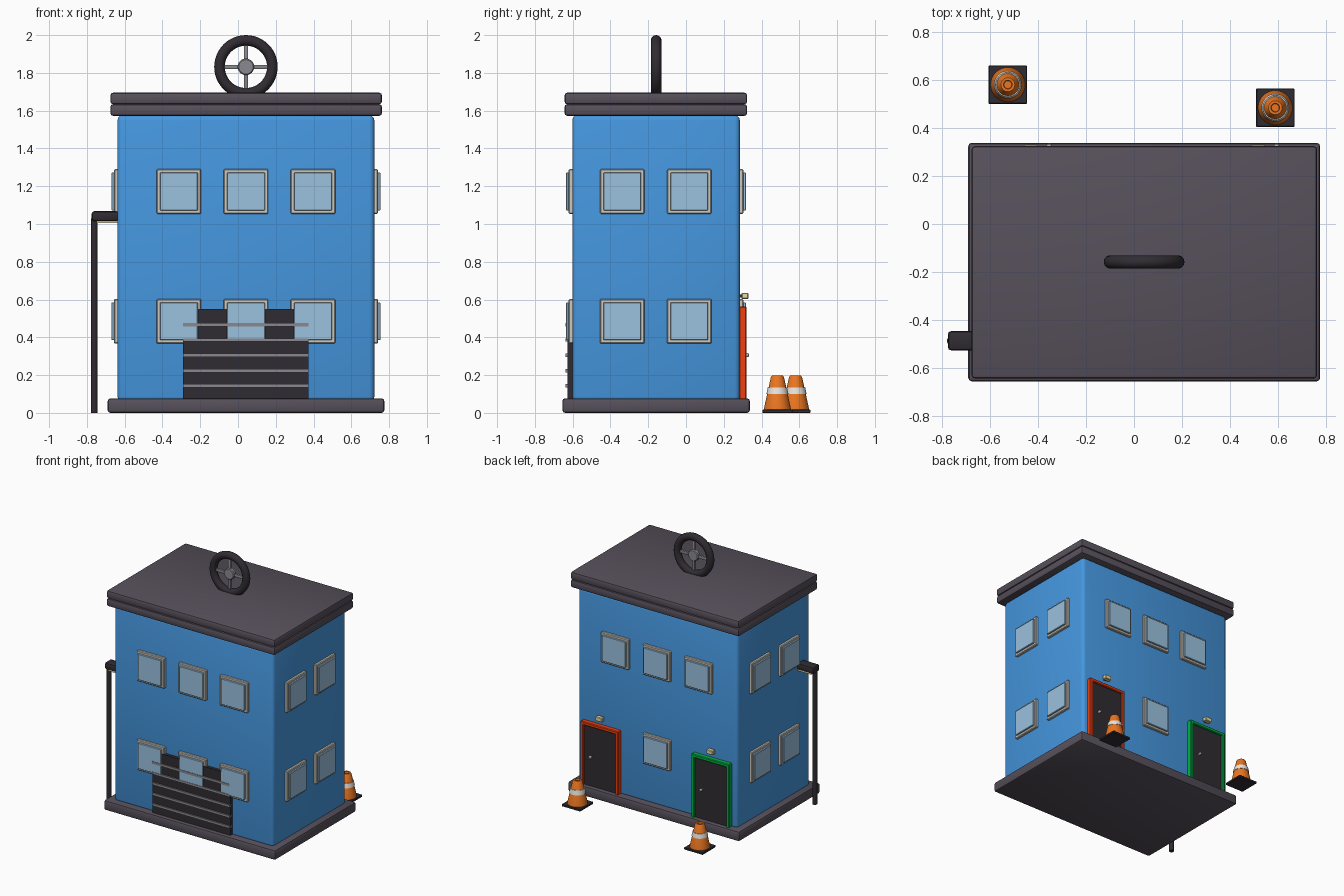
import bpy, bmesh
from math import pi, radians, cos, sin
from mathutils import Matrix, Vector

if "Cube" in bpy.data.objects:
    bpy.data.objects.remove(bpy.data.objects["Cube"])


def mat(name, r, g, b):
    m = bpy.data.materials.new(name)
    m.diffuse_color = (r, g, b, 1)
    m.use_nodes = True
    m.node_tree.nodes["Principled BSDF"].inputs["Base Color"].default_value = m.diffuse_color
    return m


BLUE = mat("blue", 0.06, 0.31, 0.74)
ROOF = mat("roof_grey", 0.095, 0.08, 0.105)
DARK = mat("dark", 0.03, 0.025, 0.032)
FRAME = mat("frame", 0.62, 0.58, 0.52)
GLASS = mat("glass", 0.33, 0.54, 0.74)
STEEL = mat("steel", 0.25, 0.25, 0.28)
RED = mat("door_orange", 0.85, 0.05, 0.005)
GREEN = mat("door_green", 0.0, 0.45, 0.06)
CONE = mat("cone_orange", 0.82, 0.18, 0.015)
WHITE = mat("white", 0.8, 0.78, 0.74)
LIGHT = mat("lamp_cream", 0.8, 0.7, 0.38)


def finish(bm, name, material):
    bmesh.ops.recalc_face_normals(bm, faces=bm.faces)
    me = bpy.data.meshes.new(name)
    bm.to_mesh(me)
    bm.free()
    ob = bpy.data.objects.new(name, me)
    bpy.context.collection.objects.link(ob)
    me.materials.append(material)
    bpy.context.view_layer.objects.active = ob
    bpy.ops.object.select_all(action='DESELECT')
    ob.select_set(True)
    bpy.ops.object.shade_smooth_by_angle(angle=radians(35))
    return ob


def box(name, lo, hi, material, bevel=0, M=Matrix(), segs=2):
    lo, hi = Vector(lo), Vector(hi)
    bm = bmesh.new()
    bmesh.ops.create_cube(bm, size=1)
    bmesh.ops.scale(bm, vec=hi - lo, verts=bm.verts)
    bmesh.ops.translate(bm, vec=(lo + hi) / 2, verts=bm.verts)
    if bevel:
        bmesh.ops.bevel(bm, geom=bm.edges[:], offset=bevel, segments=segs,
                        profile=0.5, affect='EDGES')
    bm.transform(M)
    return finish(bm, name, material)


def lathe(name, profile, material, M=Matrix(), n=32, closed=False):
    bm = bmesh.new()
    rings = [[bm.verts.new((r * cos(2 * pi * i / n), r * sin(2 * pi * i / n), z))
              for i in range(n)] for r, z in profile]
    pairs = list(zip(rings, rings[1:])) + ([(rings[-1], rings[0])] if closed else [])
    for a, b in pairs:
        for i in range(n):
            j = (i + 1) % n
            bm.faces.new((a[i], a[j], b[j], b[i]))
    if not closed:
        bm.faces.new(rings[0])
        bm.faces.new(rings[-1])
    bm.transform(M)
    return finish(bm, name, material)


def frame(name, w, h, border, depth, material, M, bottom=True):
    """Picture frame in local xz, wall at y=0, sticking out toward -y."""
    b = 0.005
    for s in (-1, 1):
        x = sorted((s * w / 2, s * (w / 2 - border)))
        box(name + "_side", (x[0], -depth, -h / 2), (x[1], 0.005, h / 2), material, b, M, 1)
        if s == 1 or bottom:
            z = sorted((s * h / 2, s * (h / 2 - border)))
            box(name + "_rail", (-w / 2, -depth, z[0]), (w / 2, 0.005, z[1]), material, b, M, 1)


# Main volume, plinth and two roof slabs
X0, X1, Y0, Y1 = -0.638, 0.722, -0.602, 0.285
CX, CY = 0.042, -0.158
box("plinth", (-0.69, -0.655, 0), (0.775, 0.338, 0.077), ROOF, 0.015)
box("walls", (X0, Y0, 0.06), (X1, Y1, 1.575), BLUE, 0.026, segs=3)
for i in range(2):
    z = 1.573 + i * 0.061
    box("roof_slab", (-0.676, -0.643, z), (0.762, 0.324, z + 0.061), ROOF, 0.014)

# Windows on all four walls
COLS, SIDES, ROWS = (-0.313, CX, 0.397), (-0.337, 0.017), (0.485, 1.172)


def window(x, y, z, turn):
    M = Matrix.Translation((x, y, z)) @ Matrix.Rotation(turn, 4, 'Z')
    frame("window_frame", 0.236, 0.236, 0.028, 0.019, FRAME, M)
    box("window_pane", (-0.1, -0.032, -0.1), (0.1, 0.005, 0.1), GLASS, 0.003, M, 1)


for z in ROWS:
    for x in COLS:
        window(x, Y0, z, 0)
        if z > 1 or x == CX:
            window(x, Y1, z, pi)
    for y in SIDES:
        window(X1, y, z, pi / 2)
        window(X0, y, z, -pi / 2)

# Front roller shutter with cross bars
box("shutter", (-0.29, -0.627, 0.07), (0.373, -0.59, 0.55), DARK)
for i in range(5):
    z = 0.143 + i * 0.081
    box("shutter_bar", (-0.29, -0.637, z - 0.009), (0.373, -0.61, z + 0.009), STEEL)

# Back doors with coloured surrounds, knobs and lamps
for x, col in ((0.517, RED), (-0.43, GREEN)):
    M = Matrix.Translation((x, Y1, 0.318)) @ Matrix.Rotation(pi, 4, 'Z')
    frame("door_surround", 0.325, 0.492, 0.026, 0.036, col, M, bottom=False)
    box("door_leaf", (-0.145, -0.022, -0.246), (0.145, 0.005, 0.225), DARK, 0, M)
    K = Matrix.Translation((x + 0.077, Y1 + 0.015, 0.306)) @ Matrix.Rotation(-pi / 2, 4, 'X')
    lathe("door_knob", [(0.005, 0), (0.005, 0.012), (0.011, 0.016), (0.011, 0.028), (0.006, 0.034)],
          WHITE, K, 12)
    box("door_lamp", (x - 0.028, 0.295, 0.603), (x + 0.028, 0.33, 0.636), LIGHT, 0.004, segs=1)
    box("lamp_bracket", (x - 0.012, 0.28, 0.61), (x + 0.012, 0.3, 0.628), DARK)

# Side post carrying a light arm
lathe("post", [(0.018, 0), (0.018, 1.03)], DARK, Matrix.Translation((-0.761, -0.486, 0)), 12)
box("light_arm", (-0.775, -0.526, 1.015), (-0.63, -0.446, 1.068), DARK, 0.014)
box("arm_light", (-0.75, -0.515, 1.005), (-0.635, -0.457, 1.02), LIGHT)

# Wheel standing on the roof
W = Matrix.Translation((CX, CY, 1.832)) @ Matrix.Rotation(pi / 2, 4, 'X')
tube = [(0.14 + 0.028 * cos(2 * pi * i / 14), 0.028 * sin(2 * pi * i / 14)) for i in range(14)]
lathe("wheel_rim", tube, DARK, W, 48, closed=True)
lathe("wheel_hub", [(0.038, -0.016), (0.044, -0.01), (0.044, 0.01), (0.038, 0.016)], STEEL, W, 24)
for a in (0, pi / 2):
    box("wheel_spokes", (-0.135, -0.011, -0.009), (0.135, 0.011, 0.009), STEEL, 0.003,
        W @ Matrix.Rotation(a, 4, 'Z'))

# Traffic cones behind the building
for x, y in ((-0.525, 0.58), (0.588, 0.484)):
    M = Matrix.Translation((x, y, 0))
    box("cone_base", (-0.08, -0.08, 0), (0.08, 0.08, 0.017), DARK, 0.003, M, 1)
    lathe("cone_body", [(0.072, 0.015), (0.071, 0.024), (0.035, 0.188), (0.029, 0.197),
                        (0.018, 0.197), (0.016, 0.18)], CONE, M)
    lathe("cone_band", [(0.05, 0.101), (0.058, 0.101), (0.051, 0.135), (0.04, 0.135)], WHITE, M)
